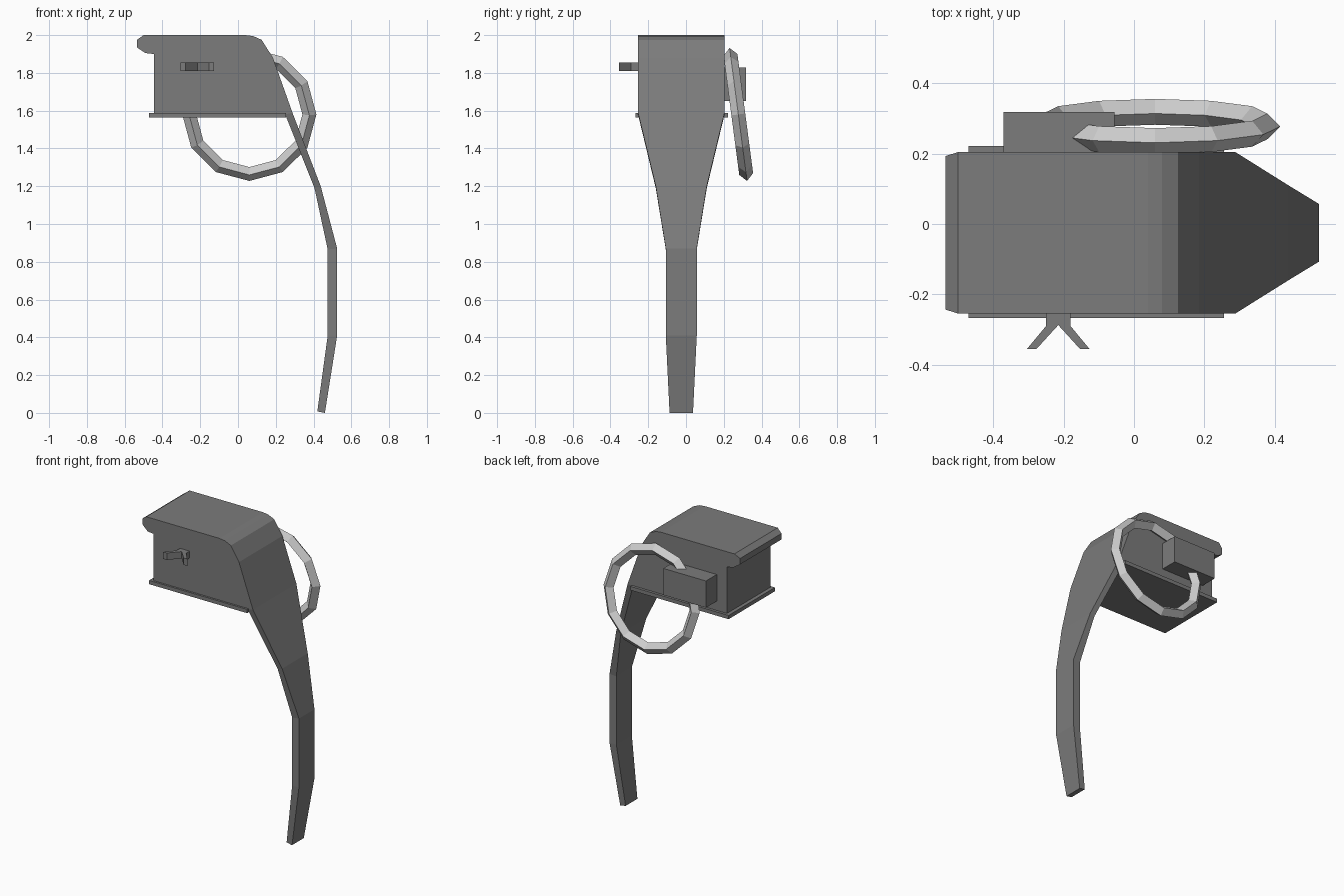
import bpy, bmesh, math
from mathutils import Matrix, Vector

old = bpy.data.objects.get("Cube")
if old:
    bpy.data.objects.remove(old, do_unlink=True)


def material(name, value):
    m = bpy.data.materials.new(name)
    m.use_nodes = True
    col = (value, value, value, 1)
    m.diffuse_color = col
    m.node_tree.nodes["Principled BSDF"].inputs["Base Color"].default_value = col
    return m


DARK = material("dark grey steel", 0.2)
LIGHT = material("bright steel", 0.6)
MID_Y = -0.025


def finish(name, bm, mat):
    bmesh.ops.recalc_face_normals(bm, faces=bm.faces)
    mesh = bpy.data.meshes.new(name)
    bm.to_mesh(mesh)
    bm.free()
    mesh.materials.append(mat)
    ob = bpy.data.objects.new(name, mesh)
    bpy.context.collection.objects.link(ob)
    return ob


def loft(name, rings, mat):
    """Skin a list of equal-length point loops and cap both ends."""
    bm = bmesh.new()
    loops = [[bm.verts.new(p) for p in ring] for ring in rings]
    n = len(loops[0])
    for a, b in zip(loops, loops[1:]):
        for i in range(n):
            j = (i + 1) % n
            bm.faces.new((a[i], a[j], b[j], b[i]))
    bm.faces.new(loops[0])
    bm.faces.new(loops[-1])
    return finish(name, bm, mat)


def box(name, lo, hi, mat):
    rings = [[(lo[0], lo[1], z), (hi[0], lo[1], z), (hi[0], hi[1], z), (lo[0], hi[1], z)]
             for z in (lo[2], hi[2])]
    return loft(name, rings, mat)


# Head: side profile with a rolled lip, slightly narrower at the lip tip
head = [(-0.445, 1.58), (-0.445, 1.9), (-0.49, 1.905), (-0.535, 1.935), (-0.535, 1.975),
        (-0.5, 2.0), (0.04, 2.0), (0.08, 1.995), (0.125, 1.975), (0.185, 1.88),
        (0.288, 1.59), (0.25, 1.58)]
loft("head", [[(x, MID_Y + s * (0.218 if x < -0.52 else 0.229), z) for x, z in head]
              for s in (-1, 1)], DARK)

# Flange around the bottom of the head
box("bottom_flange", (-0.47, -0.267, 1.563), (0.255, 0.222, 1.588), DARK)

# Lever: outer x, outer z, inner x, inner z, half width
stations = [(0.288, 1.59, 0.25, 1.58, 0.229), (0.438, 1.2, 0.405, 1.19, 0.135),
            (0.525, 0.87, 0.475, 0.865, 0.082), (0.525, 0.41, 0.475, 0.41, 0.082),
            (0.46, 0.0, 0.42, 0.008, 0.062)]
loft("lever", [[(xo, MID_Y - w, zo), (xo, MID_Y + w, zo), (xi, MID_Y + w, zi), (xi, MID_Y - w, zi)]
               for xo, zo, xi, zi, w in stations], DARK)

# Block that holds the ring
box("ring_block", (-0.37, 0.2, 1.65), (-0.055, 0.318, 1.828), DARK)

# Split pin end: stem and two splayed legs
half = [(0.035, -0.24), (0.035, -0.29), (0.089, -0.355), (0.062, -0.355)]
pin = half + [(0, -0.287)] + [(-x, y) for x, y in reversed(half)]
loft("split_pin", [[(x - 0.215, y, z) for x, y in pin] for z in (1.81, 1.856)], DARK)

# Pull ring: twelve segments with a diamond section, tilted back at the bottom
bm = bmesh.new()
SEG, RADIUS, TUBE = 12, 0.318, 0.037
place = Matrix.Translation((0.06, 0.277, 1.58)) @ Matrix.Rotation(math.radians(7.5), 4, 'X')
loops = []
for i in range(SEG):
    a = math.tau * i / SEG
    out = Vector((math.cos(a), 0, math.sin(a)))
    depth = Vector((0, TUBE, 0))
    loops.append([bm.verts.new(place @ (out * RADIUS + d))
                  for d in (out * TUBE, depth, -out * TUBE, -depth)])
for i in range(SEG):
    a, b = loops[i], loops[(i + 1) % SEG]
    for k in range(4):
        m = (k + 1) % 4
        bm.faces.new((a[k], a[m], b[m], b[k]))
finish("pull_ring", bm, LIGHT)
